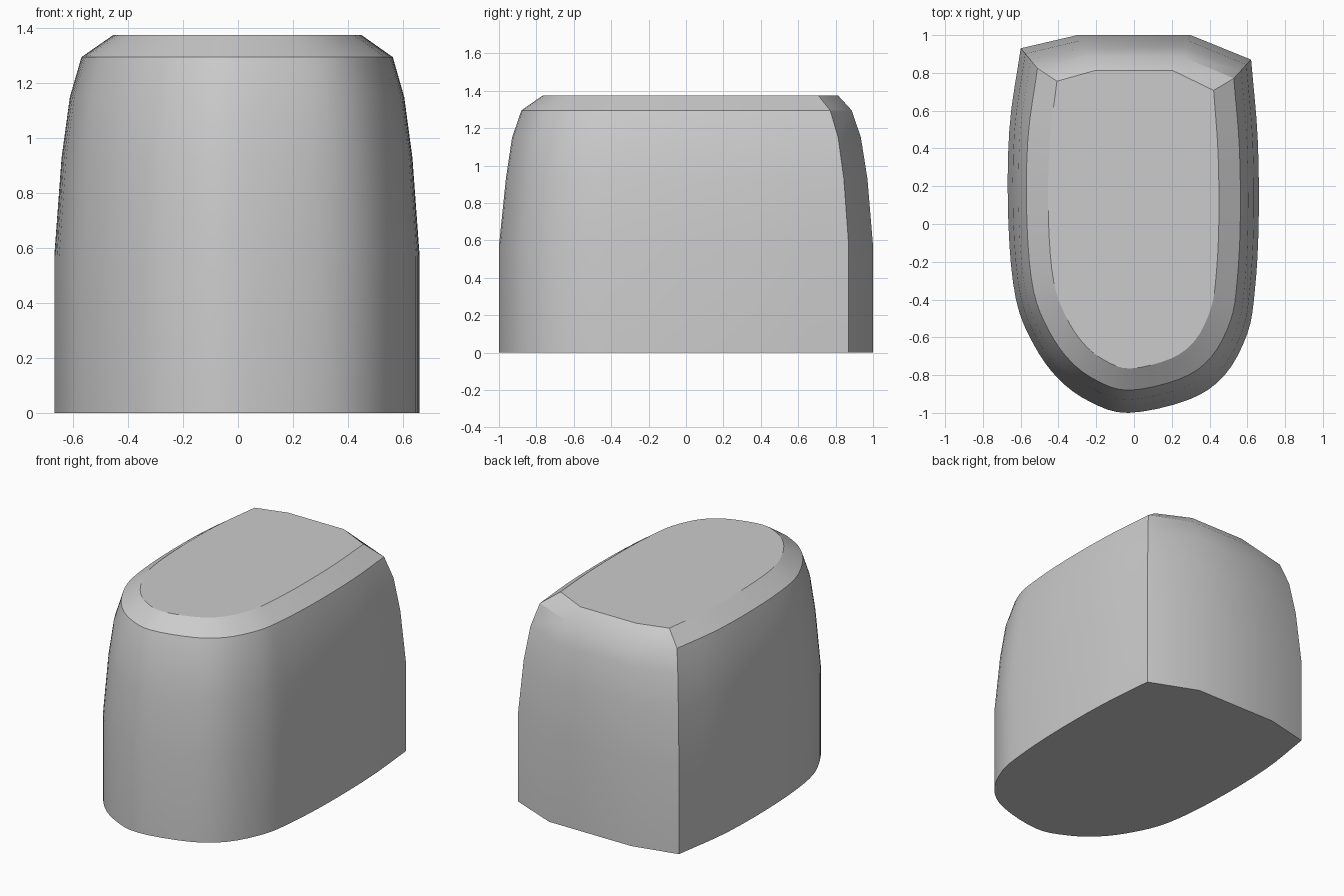
import bpy
import bmesh
from mathutils import Vector

if "Cube" in bpy.data.objects:
    bpy.data.objects.remove(bpy.data.objects["Cube"], do_unlink=True)

grey = bpy.data.materials.new("neutral_grey")
grey.use_nodes = True
colour = (0.6, 0.6, 0.6, 1)
grey.diffuse_color = colour
grey.node_tree.nodes["Principled BSDF"].inputs["Base Color"].default_value = colour


def smooth_path(points, steps):
    """Catmull-Rom curve through the points."""
    pts = [Vector(p) for p in points]
    pts = [2 * pts[0] - pts[1]] + pts + [2 * pts[-1] - pts[-2]]
    path = []
    for a, b, c, d in zip(pts, pts[1:], pts[2:], pts[3:]):
        for i in range(steps):
            t = i / steps
            path.append(0.5 * (2 * b + (c - a) * t + (2 * a - 5 * b + 4 * c - d) * t ** 2
                               + (3 * b - a - 3 * c + d) * t ** 3))
    return path + [pts[-2]]


# Footprint: rounded front from corner to corner, faceted back
outline = smooth_path([(-0.60, 0.93), (-0.66, 0.50), (-0.665, 0), (-0.625, -0.40),
                       (-0.53, -0.64), (-0.40, -0.82), (-0.235, -0.94), (-0.03, -1.0),
                       (0.29, -0.93), (0.48, -0.80), (0.60, -0.58), (0.64, -0.35),
                       (0.66, 0), (0.655, 0.45), (0.62, 0.87)], 4)
outline += [Vector((0.30, 1.0)), Vector((-0.30, 1.0))]

# Rings: height, width scale, front scale, back scale
rings = [(0, 1, 1, 1), (0.57, 1, 1, 1), (0.93, 0.96, 0.963, 0.97),
         (1.15, 0.915, 0.93, 0.935), (1.295, 0.852, 0.88, 0.886),
         (1.375, 0.68, 0.765, 0.813)]

bm = bmesh.new()
loops = []
for z, width, front, back in rings:
    loops.append([bm.verts.new((p.x * width, p.y * (front if p.y < 0 else back), z))
                  for p in outline])

# Walls and rim bevel
count = len(outline)
for low, high in zip(loops, loops[1:]):
    for i in range(count):
        j = (i + 1) % count
        bm.faces.new((low[i], low[j], high[j], high[i]))

# Flat bottom and top
bm.faces.new(loops[0][::-1])
bm.faces.new(loops[-1])
bmesh.ops.recalc_face_normals(bm, faces=bm.faces)

mesh = bpy.data.meshes.new("rounded_block")
bm.to_mesh(mesh)
bm.free()
mesh.materials.append(grey)
block = bpy.data.objects.new("rounded_block", mesh)
bpy.context.collection.objects.link(block)
bpy.context.view_layer.objects.active = block
block.select_set(True)
bpy.ops.object.shade_smooth_by_angle(angle=0.5)
